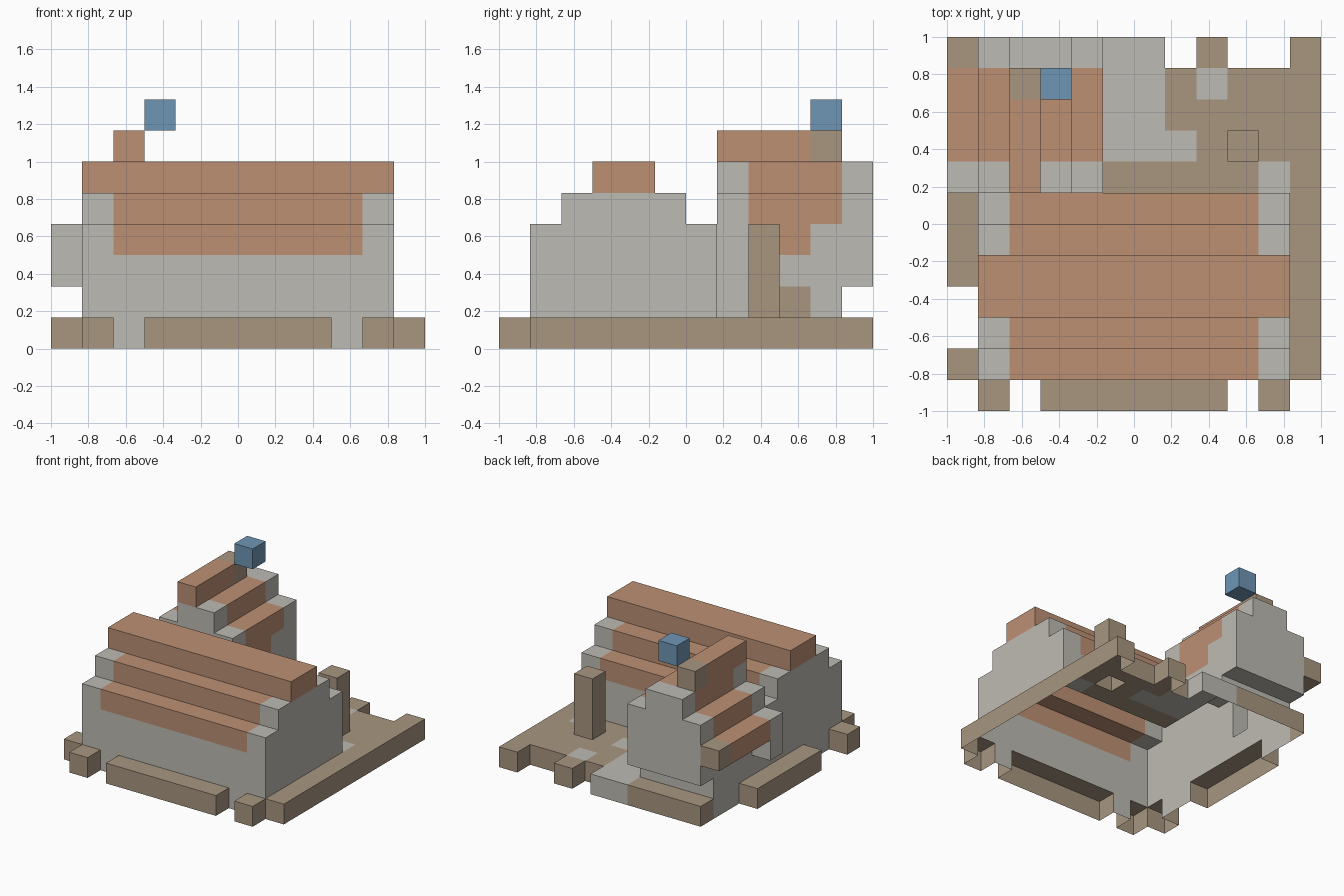
import bpy, bmesh, math
from mathutils import Vector

if "Cube" in bpy.data.objects:
    bpy.data.objects.remove(bpy.data.objects["Cube"])

U = 1 / 6  # block size


def srgb(r, g, b):
    lin = [((c / 255 + 0.055) / 1.055) ** 2.4 for c in (r, g, b)]
    return (*lin, 1.0)


NAMES = ["stone_grey", "roof_orange", "timber_tan", "beacon_blue"]
COLOURS = [srgb(190, 187, 179), srgb(188, 144, 116), srgb(168, 150, 128), srgb(111, 149, 181)]
GREY, ORANGE, TAN, BLUE = range(4)
MATS = []
for n, c in zip(NAMES, COLOURS):
    m = bpy.data.materials.new(n)
    m.diffuse_color = c
    m.use_nodes = True
    m.node_tree.nodes["Principled BSDF"].inputs["Base Color"].default_value = m.diffuse_color
    MATS.append(m)


def fill(part, xs, ys, zs, colour):
    """Fill inclusive block ranges of a part; later fills repaint earlier ones."""
    for x in range(xs[0], xs[1] + 1):
        for y in range(ys[0], ys[1] + 1):
            for z in range(zs[0], zs[1] + 1):
                part[x, y, z] = colour


# Main house: stepped gable roof running along x
house = {}
fill(house, (1, 10), (1, 6), (0, 3), GREY)
fill(house, (1, 10), (2, 5), (4, 4), GREY)
fill(house, (2, 9), (1, 6), (3, 3), ORANGE)
fill(house, (2, 9), (2, 5), (4, 4), ORANGE)
fill(house, (1, 10), (3, 4), (5, 5), ORANGE)

# Rear wing: stepped roof running along y, overhanging at the back
wing = {}
fill(wing, (1, 4), (7, 10), (1, 1), GREY)
fill(wing, (1, 4), (7, 11), (2, 4), GREY)
fill(wing, (2, 3), (7, 11), (5, 5), GREY)
fill(wing, (1, 4), (8, 10), (4, 4), ORANGE)
fill(wing, (2, 3), (8, 10), (5, 5), ORANGE)
fill(wing, (4, 4), (8, 9), (3, 3), ORANGE)
fill(wing, (4, 4), (8, 9), (1, 1), TAN)
# ridge
fill(wing, (2, 2), (7, 9), (6, 6), ORANGE)
fill(wing, (2, 2), (10, 10), (6, 6), TAN)
# left eave
fill(wing, (0, 0), (7, 7), (2, 3), GREY)
fill(wing, (0, 0), (8, 10), (3, 3), ORANGE)
fill(wing, (0, 0), (11, 11), (3, 3), TAN)

# Ground slab with a broken outline and grey paving
base = {}
fill(base, (1, 10), (7, 10), (0, 0), TAN)
fill(base, (11, 11), (1, 11), (0, 0), TAN)
fill(base, (1, 4), (11, 11), (0, 0), TAN)
fill(base, (8, 8), (11, 11), (0, 0), TAN)
for a, b in ((1, 1), (3, 8), (10, 10)):
    fill(base, (a, b), (0, 0), (0, 0), TAN)
for a, b in ((1, 1), (4, 8)):
    fill(base, (0, 0), (a, b), (0, 0), TAN)
fill(base, (5, 6), (8, 11), (0, 0), GREY)
fill(base, (1, 1), (9, 10), (0, 0), GREY)
for x, y in ((7, 8), (8, 10), (10, 7)):
    fill(base, (x, x), (y, y), (0, 0), GREY)

# Yard post and floating beacon
post, beacon = {}, {}
fill(post, (9, 9), (8, 8), (1, 3), TAN)
fill(beacon, (3, 3), (10, 10), (7, 7), BLUE)

PARTS = {"main_house": house, "rear_wing": wing, "ground_slab": base,
         "yard_post": post, "beacon": beacon}
SOLID = set().union(*PARTS.values())


def build(name, part):
    """Outer skin of the blocks, open where it stands on the ground."""
    bm = bmesh.new()
    for (x, y, z), colour in part.items():
        centre = Vector((x + 0.5, y + 0.5, z + 0.5))
        for axis in range(3):
            for s in (-1, 1):
                d = Vector((0, 0, 0))
                d[axis] = s
                nb = (x + int(d.x), y + int(d.y), z + int(d.z))
                if nb in SOLID or nb[2] < 0:
                    continue
                a = Vector((0, 0, 0))
                a[(axis + 1) % 3] = 0.5
                b = d.cross(a)
                f = centre + d * 0.5
                corners = (f - a - b, f + a - b, f + a + b, f - a + b)
                face = bm.faces.new([bm.verts.new((p.x * U - 1, p.y * U - 1, p.z * U))
                                     for p in corners])
                face.material_index = colour
    bmesh.ops.remove_doubles(bm, verts=bm.verts, dist=1e-4)
    bmesh.ops.dissolve_limit(bm, angle_limit=math.radians(1), verts=bm.verts,
                             edges=bm.edges, delimit={'MATERIAL'})
    me = bpy.data.meshes.new(name)
    for m in MATS:
        me.materials.append(m)
    bm.to_mesh(me)
    bm.free()
    bpy.context.collection.objects.link(bpy.data.objects.new(name, me))


for name, part in PARTS.items():
    build(name, part)
